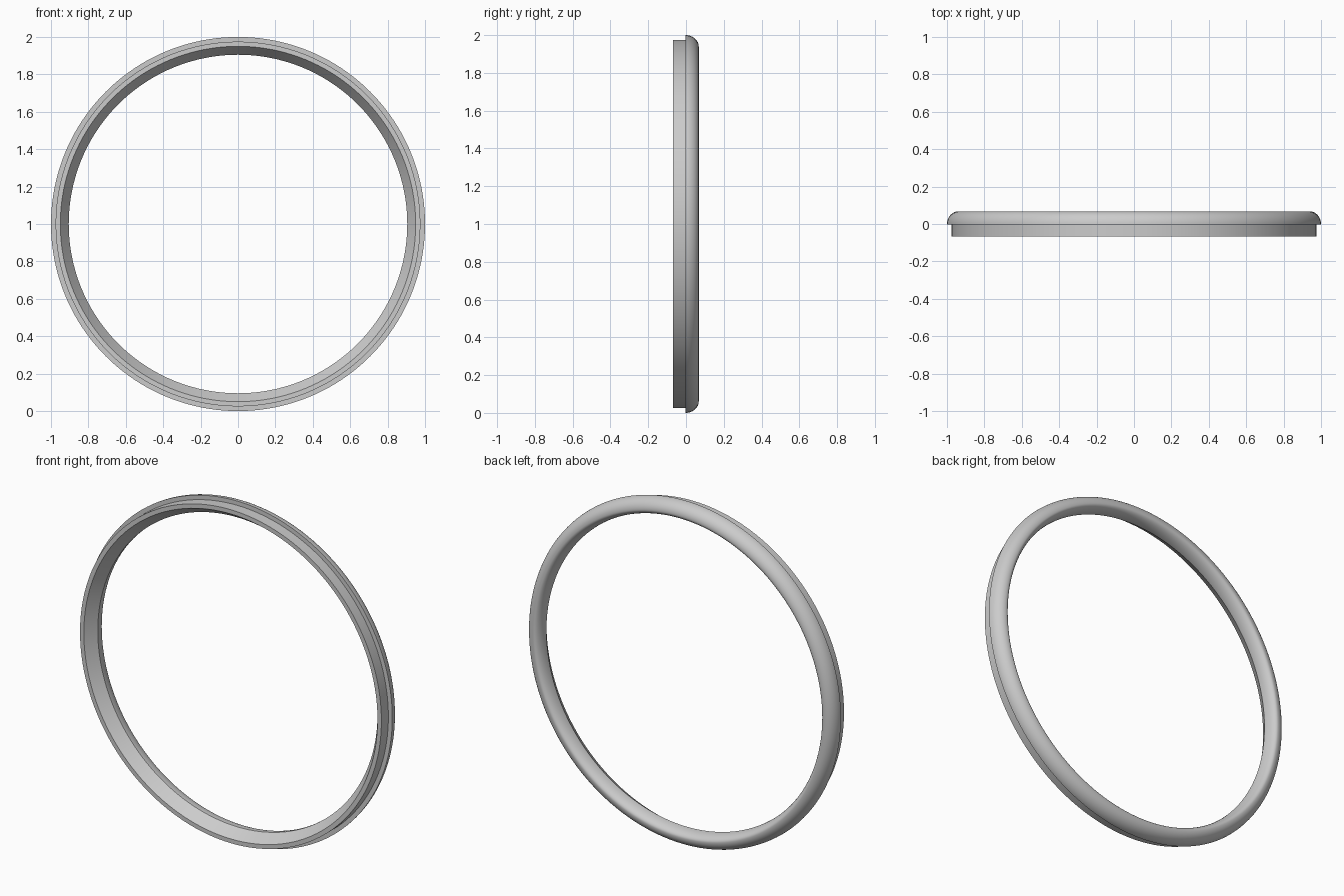
import bpy, bmesh, math
from mathutils import Matrix, Vector

cube = bpy.data.objects.get("Cube")
if cube:
    bpy.data.objects.remove(cube, do_unlink=True)

SEGMENTS = 160
HALF_DEPTH = 0.0675
SEAM = -0.003          # where the rounded rim meets the sleeve
CREST = 0.94           # radius of the highest point of the rounded rim
OUTER, INNER = 1.0, 0.905

# plain grey material
grey = bpy.data.materials.new("plain grey")
grey.use_nodes = True
colour = (0.6, 0.6, 0.6, 1)
grey.diffuse_color = colour
grey.node_tree.nodes["Principled BSDF"].inputs["Base Color"].default_value = colour


def rounded_rim(steps=24):
    """Dome from the outer edge over the crest to the inner edge, as (radius, y)."""
    points = []
    for i in range(steps + 1):
        a = math.pi * i / steps
        width = OUTER - CREST if a < math.pi / 2 else CREST - INNER
        points.append((CREST + width * math.cos(a),
                       SEAM + (HALF_DEPTH - SEAM) * math.sin(a)))
    return points


# closed section: rim, flared inner wall, sleeve front, sleeve side, flange step
section = rounded_rim() + [(0.95, -HALF_DEPTH), (0.975, -HALF_DEPTH), (0.975, SEAM)]


def lathe(name, profile):
    """Spin a closed profile around the y axis, centred one unit above the floor."""
    bm = bmesh.new()
    verts = [bm.verts.new((r, y, 0)) for r, y in profile]
    edges = [bm.edges.new((v, verts[i - 1])) for i, v in enumerate(verts)]
    bmesh.ops.spin(bm, geom=verts + edges, cent=Vector(), axis=(0, 1, 0),
                   angle=2 * math.pi, steps=SEGMENTS, use_merge=True)
    bmesh.ops.remove_doubles(bm, verts=bm.verts, dist=0.00001)
    bmesh.ops.recalc_face_normals(bm, faces=bm.faces)
    bmesh.ops.transform(bm, matrix=Matrix.Translation((0, 0, 1)), verts=bm.verts)
    mesh = bpy.data.meshes.new(name)
    bm.to_mesh(mesh)
    bm.free()
    mesh.materials.append(grey)
    obj = bpy.data.objects.new(name, mesh)
    bpy.context.collection.objects.link(obj)
    return obj


ring = lathe("trim_ring", section)
bpy.ops.object.select_all(action="DESELECT")
ring.select_set(True)
bpy.context.view_layer.objects.active = ring
bpy.ops.object.shade_smooth_by_angle(angle=math.radians(30))
